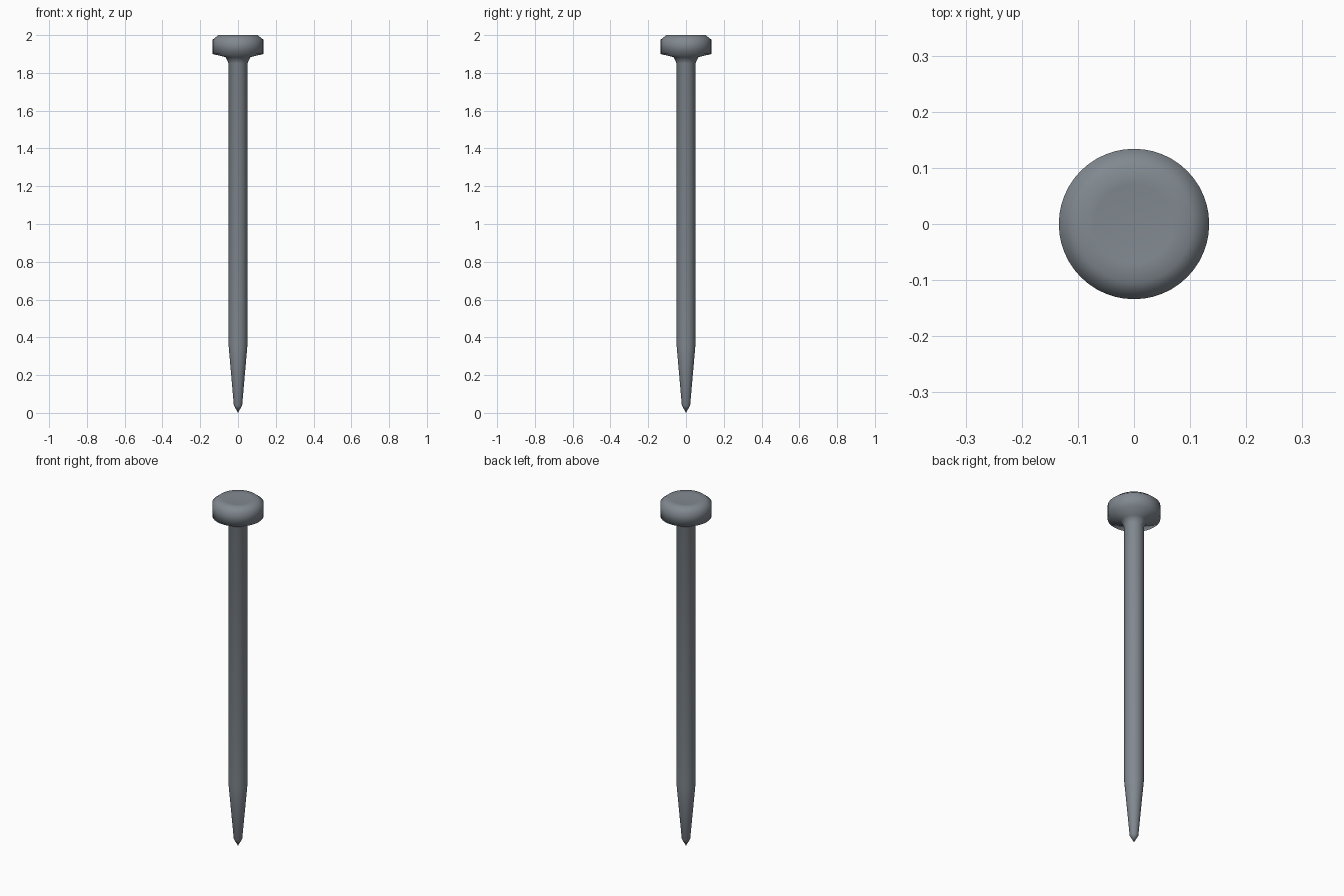
import bpy, bmesh, math

if "Cube" in bpy.data.objects:
    bpy.data.objects.remove(bpy.data.objects["Cube"])

SIDES = 48


def lathe(name, profile):
    # Revolve (radius, height) points around z; end points lie on the axis
    bm = bmesh.new()
    verts = [bm.verts.new((r, 0, z)) for r, z in profile]
    edges = [bm.edges.new(pair) for pair in zip(verts, verts[1:])]
    bmesh.ops.spin(bm, geom=verts + edges, cent=(0, 0, 0), axis=(0, 0, 1),
                   angle=2 * math.pi, steps=SIDES, use_merge=True)
    bmesh.ops.remove_doubles(bm, verts=bm.verts, dist=1e-5)
    bmesh.ops.recalc_face_normals(bm, faces=bm.faces)
    for f in bm.faces:
        f.smooth = True
    mesh = bpy.data.meshes.new(name)
    bm.to_mesh(mesh)
    bm.free()
    obj = bpy.data.objects.new(name, mesh)
    bpy.context.collection.objects.link(obj)
    return obj


# One forged piece: point, taper, shank, flared neck, bevelled head
nail = lathe("nail", [
    (0, 0), (0.022, 0.04),
    (0.05, 0.36), (0.05, 1.85),
    (0.065, 1.883), (0.134, 1.9),
    (0.134, 1.976), (0.104, 2.0), (0.07, 1.997), (0, 1.995),
])

# Dark steel
steel = bpy.data.materials.new("dark_steel")
steel.diffuse_color = (0.22, 0.25, 0.28, 1)
steel.use_nodes = True
steel.node_tree.nodes["Principled BSDF"].inputs["Base Color"].default_value = steel.diffuse_color
nail.data.materials.append(steel)
